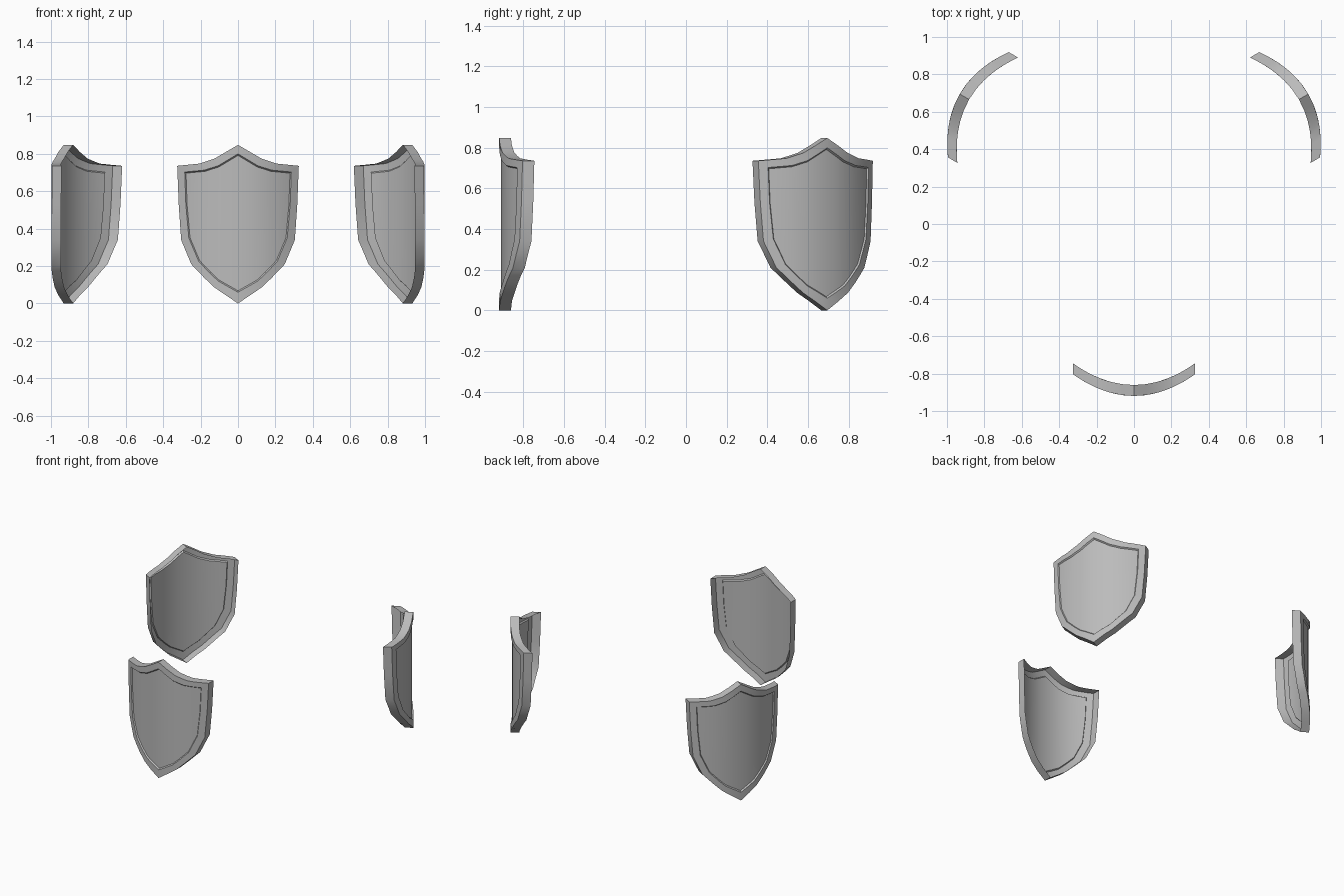
import bpy, bmesh, math
from mathutils import Vector

cube = bpy.data.objects.get("Cube")
if cube:
    bpy.data.objects.remove(cube)

steel = bpy.data.materials.new("plain_grey")
steel.use_nodes = True
GREY = (0.5, 0.5, 0.5, 1)
steel.diffuse_color = GREY
steel.node_tree.nodes["Principled BSDF"].inputs["Base Color"].default_value = GREY

RADIUS, CENTRE_Y = 1.076, 0.157   # ring on which the shields stand
THICK, DEPTH, BEND = 0.058, 0.01, 1.09

# Half outline of the shield: (panel x, panel z, rim x, rim z), centre to corner
TOP = [(0, .80, 0, .848), (.105, .737, .125, .775),
       (.18, .713, .205, .748), (.285, .703, .325, .736)]
BOTTOM = [(0, .06, 0, 0), (.115, .125, .14, .095), (.21, .225, .25, .21),
          (.263, .35, .304, .34), (.279, .53, .317, .53), (.285, .703, .325, .736)]
COLUMNS = [0, .055, .105, .15, .18, .21, .238, .263, .279, .285]


def sample(rows, x):
    """Panel point and matching rim point at a panel column."""
    for a, b in zip(rows, rows[1:]):
        if x <= b[0]:
            t = (x - a[0]) / (b[0] - a[0])
            v = [p + (q - p) * t for p, q in zip(a, b)]
            return (v[0], v[1]), (v[2], v[3])


def mirrored(rows):
    """Points from left corner to right corner."""
    half = [sample(rows, x) for x in COLUMNS]
    left = [((-p[0], p[1]), (-r[0], r[1])) for p, r in half[:0:-1]]
    return left + half


def shield_mesh():
    bm = bmesh.new()
    top, low = mirrored(TOP), mirrored(BOTTOM)
    outline = top + low[-2:0:-1]
    n, count = len(top), len(outline)
    rim = [r for p, r in outline]
    groove = [p for p, r in outline]
    panel = [(x * .975, .42 + (z - .42) * .978) for x, z in groove]

    def loop(points, offset):
        return [bm.verts.new((x, BEND * x * x - RADIUS + offset, z)) for x, z in points]

    # Open-backed shell: side wall, rim, sloped groove
    rings = [loop(rim, THICK), loop(rim, 0), loop(groove, 0), loop(panel, DEPTH)]
    for a, b in zip(rings, rings[1:]):
        for i in range(count):
            j = (i + 1) % count
            bm.faces.new((a[i], b[i], b[j], a[j]))
    # Recessed panel in upright strips
    floor = rings[-1]
    for i in range(n - 1):
        strip = [floor[-i % count], floor[-(i + 1) % count], floor[i + 1], floor[i]]
        bm.faces.new(list(dict.fromkeys(strip)))
    mesh = bpy.data.meshes.new("shield")
    bm.to_mesh(mesh)
    bm.free()
    mesh.materials.append(steel)
    return mesh


# Three shields, evenly turned about the ring centre
for name, turn in (("front_shield", 0), ("left_shield", 120), ("right_shield", 240)):
    ob = bpy.data.objects.new(name, shield_mesh())
    bpy.context.collection.objects.link(ob)
    ob.location = Vector((0, CENTRE_Y, 0))
    ob.rotation_euler.z = math.radians(turn)
    bpy.ops.object.select_all(action='DESELECT')
    ob.select_set(True)
    bpy.context.view_layer.objects.active = ob
    bpy.ops.object.shade_smooth_by_angle(angle=math.radians(30))
